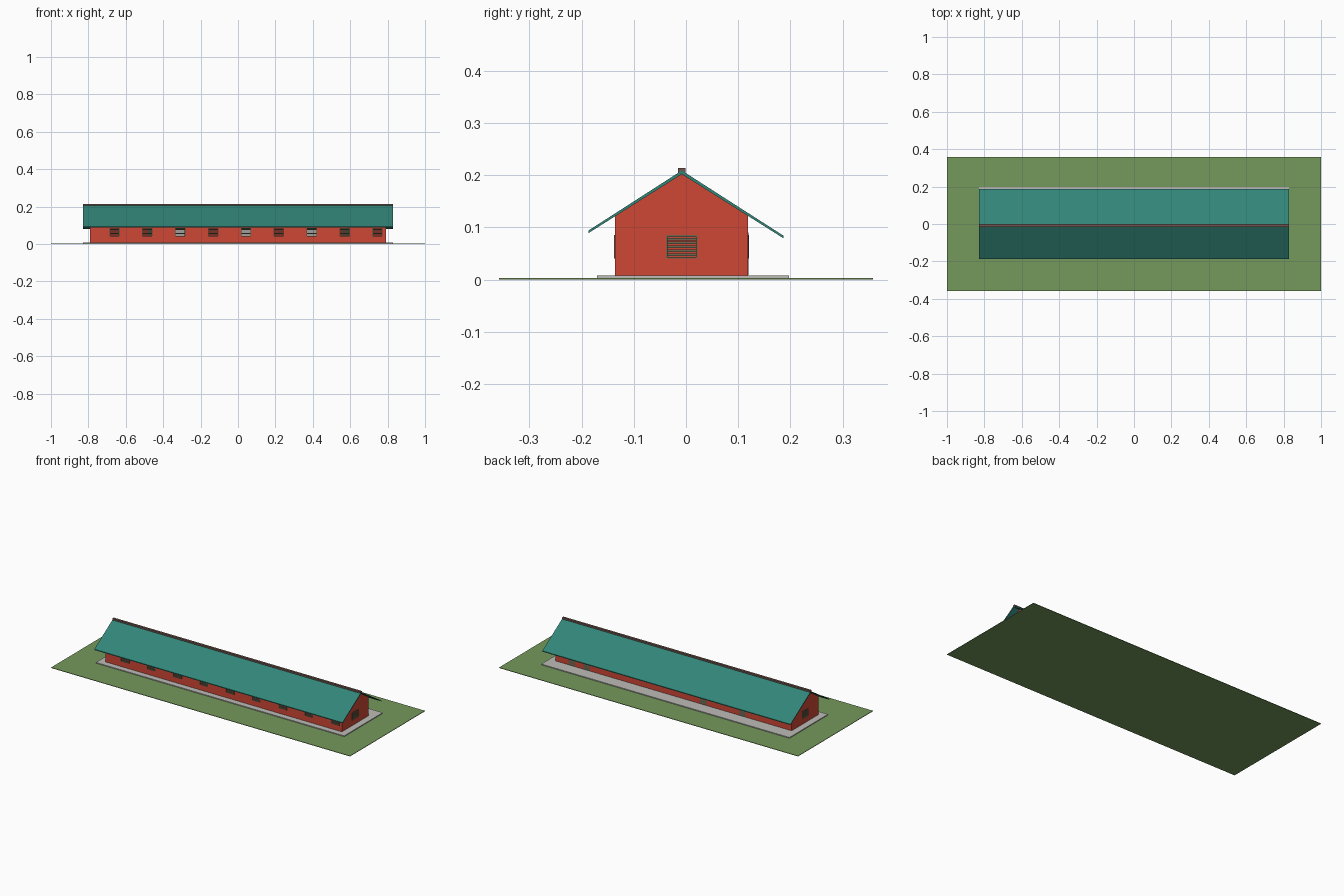
import bpy, bmesh
from mathutils import Vector

if "Cube" in bpy.data.objects:
    bpy.data.objects.remove(bpy.data.objects["Cube"])


def material(name, r, g, b):
    lin = [((c / 255 + 0.055) / 1.055) ** 2.4 for c in (r, g, b)]
    m = bpy.data.materials.new(name)
    m.diffuse_color = (*lin, 1)
    m.use_nodes = True
    m.node_tree.nodes["Principled BSDF"].inputs["Base Color"].default_value = m.diffuse_color
    return m


GRASS = material("grass green", 117, 153, 92)
CONCRETE = material("pale concrete", 190, 188, 184)
RED = material("brick red", 206, 71, 53)
TEAL = material("roof teal", 50, 133, 120)
BROWN = material("ridge brown", 112, 85, 78)
OLIVE = material("shutter olive", 112, 103, 80)


def mesh_object(name, bm, mat):
    bmesh.ops.recalc_face_normals(bm, faces=bm.faces)
    me = bpy.data.meshes.new(name)
    bm.to_mesh(me)
    bm.free()
    me.materials.append(mat)
    ob = bpy.data.objects.new(name, me)
    bpy.context.collection.objects.link(ob)
    return ob


def add_box(bm, x0, x1, y0, y1, z0, z1):
    verts = bmesh.ops.create_cube(bm, size=1)["verts"]
    for v in verts:
        v.co = Vector((x1 if v.co.x > 0 else x0,
                       y1 if v.co.y > 0 else y0,
                       z1 if v.co.z > 0 else z0))


def boxes(name, items, mat):
    bm = bmesh.new()
    for b in items:
        add_box(bm, *b)
    return mesh_object(name, bm, mat)


def prism(name, profile, x0, x1, mat):
    """Extrude a (y, z) profile along x."""
    bm = bmesh.new()
    face = bm.faces.new([bm.verts.new((x0, y, z)) for y, z in profile])
    ext = bmesh.ops.extrude_face_region(bm, geom=[face])["geom"]
    for v in ext:
        if isinstance(v, bmesh.types.BMVert):
            v.co.x = x1
    return mesh_object(name, bm, mat)


# Lawn and plinth
boxes("lawn", [(-1, 1, -0.358, 0.358, 0, 0.003)], GRASS)
boxes("plinth", [(-0.83, 0.83, -0.171, 0.197, 0.003, 0.008)], CONCRETE)

# Hollow gabled walls
YF, YB, YR, XE, T = -0.136, 0.119, -0.008, 0.79, 0.008
walls = prism("walls", [(YF, 0.008), (YB, 0.008), (YB, 0.122),
                        (YR, 0.203), (YF, 0.122)], -XE, XE, RED)
room = prism("room_cutter", [(YF + T, 0.009), (YB - T, 0.009), (YB - T, 0.118),
                             (YR, 0.194), (YF + T, 0.118)], -XE + T, XE - T, RED)

# Openings: (centre along wall, half width, bottom, top)
front = [(-0.66 + i * 0.1757, 0.028, 0.04, 0.085) for i in range(9)]
back = [(x, 0.028, 0.04, 0.085) for x in (-0.31, 0.045, 0.395)]
doors = [(x, 0.022, 0.0085, 0.09) for x in (-0.46, -0.2, 0.58, 0.68)]
gable = (YR, 0.03, 0.04, 0.085)


def wall_box(side, u0, u1, d0, d1, z0, z1):
    """Box on a wall; d is the distance outward from its outer face."""
    if side in "fb":
        s, y = (-1, YF) if side == "f" else (1, YB)
        a, b = sorted((y + s * d0, y + s * d1))
        return (u0, u1, a, b, z0, z1)
    s = -1 if side == "l" else 1
    a, b = sorted((s * (XE + d0), s * (XE + d1)))
    return (a, b, u0, u1, z0, z1)


windows = ([("f", *w) for w in front] + [("b", *w) for w in back]
           + [("l", *gable), ("r", *gable)])
cuts = windows + [("b", *d) for d in doors]
openings = boxes("opening_cutter", [wall_box(s, u - h, u + h, -0.02, 0.02, z0, z1)
                                    for s, u, h, z0, z1 in cuts], RED)
for cutter in (room, openings):
    mod = walls.modifiers.new("cut", "BOOLEAN")
    mod.operation = "DIFFERENCE"
    mod.solver = "EXACT"
    mod.object = cutter
    cutter.hide_render = True
    cutter.hide_set(True)

# Cross walls between rooms
boxes("partitions", [(x - 0.004, x + 0.004, YF + T, YB - T, 0.009, 0.118)
                     for x in (-0.57, -0.22, 0.13, 0.48)], RED)

# Window frames and louvre slats
frames, slats = [], []
F = 0.003
for s, u, h, z0, z1 in windows:
    for a, b in ((u - h, u - h + F), (u + h - F, u + h)):
        frames.append(wall_box(s, a, b, -T, 0.002, z0, z1))
    for a, b in ((z0, z0 + F), (z1 - F, z1)):
        frames.append(wall_box(s, u - h, u + h, -T, 0.002, a, b))
    for k in range(5):
        z = z0 + 0.0053 + k * 0.0075
        slats.append(wall_box(s, u - h + F, u + h - F, -0.006, -0.002, z, z + 0.0048))
boxes("window_frames", frames, OLIVE)
boxes("louvre_slats", slats, OLIVE)

# Door leaves
boxes("doors", [wall_box("b", u - h, u + h, -0.005, 0.001, z0, z1)
                for u, h, z0, z1 in doors], OLIVE)

# Roof slopes and ridge cap
for name, y, z in (("roof_front", -0.187, 0.094), ("roof_back", 0.187, 0.084)):
    prism(name, [(YR, 0.209), (y, z), (y, z - 0.005), (YR, 0.202)], -0.83, 0.83, TEAL)
boxes("ridge_cap", [(-0.83, 0.83, YR - 0.007, YR + 0.007, 0.203, 0.214)], BROWN)
